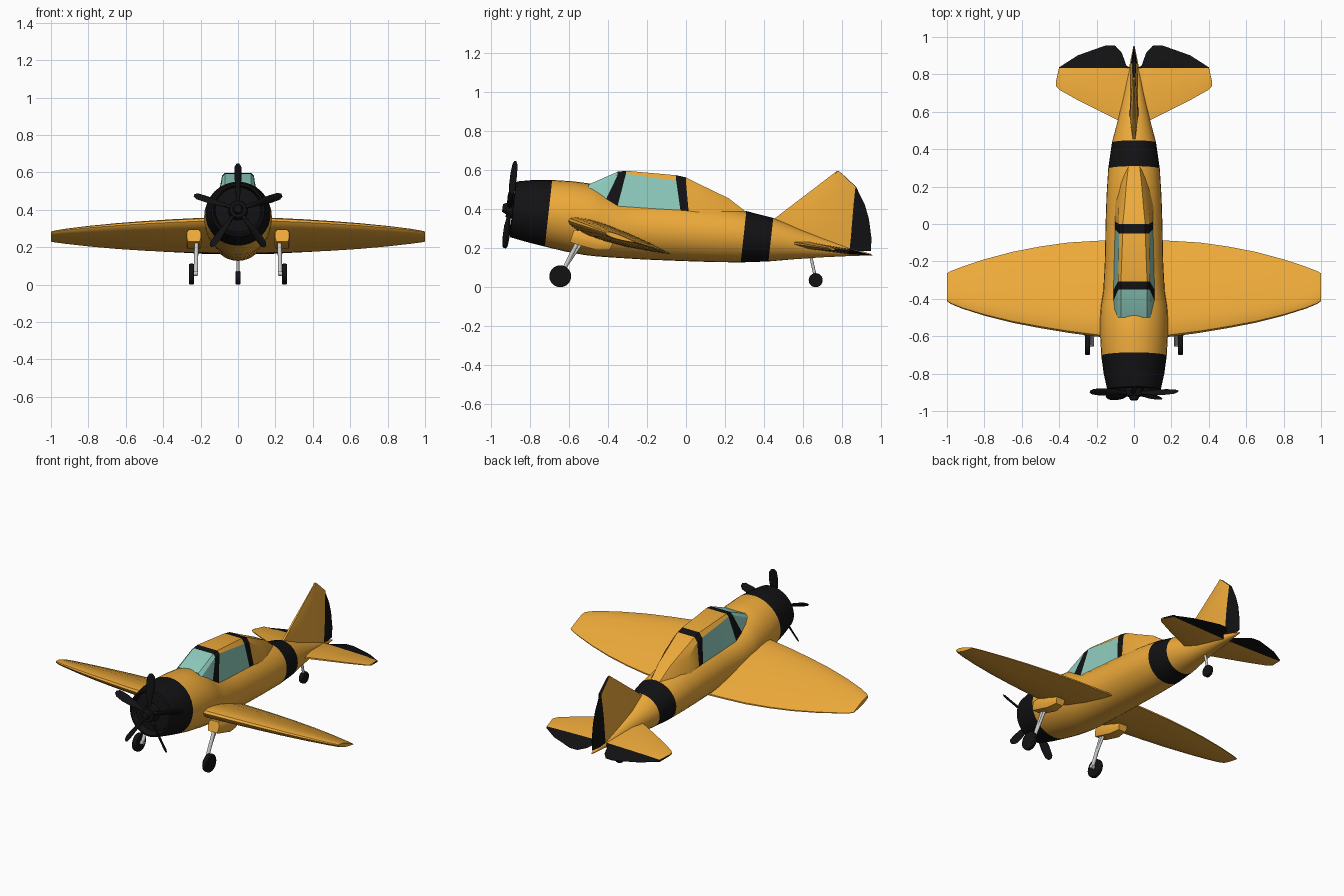
import bpy, bmesh
from math import sin, cos, pi, radians
from mathutils import Vector, Matrix

if "Cube" in bpy.data.objects:
    bpy.data.objects.remove(bpy.data.objects["Cube"])


def material(name, r, g, b):
    m = bpy.data.materials.new(name)
    m.diffuse_color = (r, g, b, 1)
    m.use_nodes = True
    m.node_tree.nodes["Principled BSDF"].inputs["Base Color"].default_value = m.diffuse_color
    return m


ORANGE = material("orange_paint", 0.85, 0.40, 0.042)
BLACK = material("black_paint", 0.006, 0.006, 0.007)
GLASS = material("green_glass", 0.27, 0.60, 0.51)


def finish(name, bm, mats, mirror=False, angle=35, bevel=0):
    bmesh.ops.recalc_face_normals(bm, faces=bm.faces)
    me = bpy.data.meshes.new(name)
    bm.to_mesh(me)
    bm.free()
    for m in mats:
        me.materials.append(m)
    me.shade_smooth()
    me.set_sharp_from_angle(angle=radians(angle))
    ob = bpy.data.objects.new(name, me)
    bpy.context.collection.objects.link(ob)
    if bevel:
        mod = ob.modifiers.new("bevel", 'BEVEL')
        mod.width, mod.segments = bevel, 2
    if mirror:
        ob.modifiers.new("mirror", 'MIRROR')
    return ob


def loft(name, rings, mats, pick=lambda i, j: 0, **kw):
    """Skin closed rings of points; pick(ring, side) gives the material."""
    bm = bmesh.new()
    vs = [[bm.verts.new(p) for p in ring] for ring in rings]
    n = len(vs[0])
    for i in range(len(vs) - 1):
        for j in range(n):
            k = (j + 1) % n
            f = bm.faces.new((vs[i][j], vs[i][k], vs[i + 1][k], vs[i + 1][j]))
            f.material_index = pick(i, j)
    bm.faces.new(vs[0]).material_index = pick(0, 0)
    bm.faces.new(vs[-1]).material_index = pick(len(vs) - 2, 0)
    return finish(name, bm, mats, **kw)


def rod(name, p, q, r, mats=(), r2=None, seg=20, **kw):
    p, q = Vector(p), Vector(q)
    d = q - p
    mat = Matrix.Translation((p + q) / 2) @ d.to_track_quat('Z', 'Y').to_matrix().to_4x4()
    bm = bmesh.new()
    bmesh.ops.create_cone(bm, cap_ends=True, segments=seg, radius1=r,
                          radius2=r if r2 is None else r2, depth=d.length, matrix=mat)
    return finish(name, bm, mats, **kw)


# fuselage: (y, top, bottom, half width), rings lean with the tail-down stance
body = [(-.86, .48, .32, .08), (-.855, .52, .28, .122), (-.89, .532, .268, .132),
        (-.885, .542, .256, .143), (-.80, .55, .232, .162), (-.705, .55, .208, .175),
        (-.60, .543, .183, .181), (-.50, .53, .165, .181), (-.44, .50, .158, .177),
        (-.36, .455, .152, .164), (-.2, .445, .142, .156), (0, .43, .134, .152),
        (.15, .415, .129, .147), (.295, .39, .127, .138), (.435, .355, .132, .118),
        (.56, .305, .143, .085), (.70, .252, .153, .054), (.85, .2, .16, .024),
        (.95, .17, .163, .004)]
rings = []
for y, t, b, w in body:
    ring = []
    for k in range(32):
        a = 2 * pi * k / 32
        z = (t - b) / 2 * cos(a)
        ring.append((w * sin(a), y + .11 * z, (t + b) / 2 + z))
    rings.append(ring)
loft("fuselage", rings, [ORANGE, BLACK], lambda i, j: int(i < 5 or i == 13))

# canopy and spine: (base y, z, half width), (shoulder y, z, half width), (crown z, half width)
cabin = [(-.50, .45, .11, -.50, .505, .09, .526, .07),
         (-.425, .42, .115, -.35, .575, .085, .592, .07),
         (-.355, .40, .112, -.308, .582, .085, .597, .07),
         (-.025, .37, .105, -.05, .545, .08, .574, .06),
         (.015, .37, .105, 0, .535, .08, .563, .06),
         (.10, .37, .105, .10, .47, .083, .513, .05),
         (.22, .34, .085, .22, .41, .06, .455, .04),
         (.31, .33, .06, .31, .36, .045, .385, .03)]
rings = [[(-wb, yb, zb), (-ws, yt, zs), (-wt, yt, zt), (wt, yt, zt), (ws, yt, zs), (wb, yb, zb)]
         for yb, zb, wb, yt, zs, ws, zt, wt in cabin]


def cabin_paint(i, j):
    if i == 0:
        return 2
    if i in (1, 3):
        return 1
    return 2 if i == 2 and j in (0, 4) else 0


loft("canopy", rings, [ORANGE, BLACK, GLASS], cabin_paint, angle=20)

# wings: (x, leading edge y, trailing edge y)
plan = [(.08, -.612, -.085), (.2, -.602, -.09), (.35, -.582, -.099), (.5, -.557, -.12),
        (.65, -.528, -.149), (.8, -.490, -.189), (.92, -.452, -.229), (.98, -.427, -.252),
        (1.0, -.412, -.264)]
foil = [(0, 0), (.02, .36), (.08, .68), (.2, .94), (.36, 1), (.6, .8), (.85, .42), (1, .1)]
foil += [(u, -h) for u, h in foil[:0:-1]]
rings = []
for x, le, te in plan:
    c = te - le
    ring = []
    for u, h in foil:
        y = le + u * c
        ring.append((x, y, .257 - .32 * (y + .345) + h * .088 * c))
    rings.append(ring)
loft("wings", rings, [ORANGE], mirror=True)


# tail surfaces: (span, leading edge, hinge, trailing edge, half thickness)
def tail_surface(name, table, place, **kw):
    rings = []
    for s, le, hi, te, t in table:
        mid = le + .3 * (hi - le)
        pts = [(le, t * .3), (mid, t), (hi, t * .8), (te, .001),
               (te, -.001), (hi, -t * .8), (mid, -t), (le, -t * .3)]
        rings.append([place(s, y, h) for y, h in pts])
    loft(name, rings, [ORANGE, BLACK], lambda i, j: int(j in (2, 3, 4)), angle=25, **kw)


tail_surface("tailplane",
             [(.02, .525, .835, .837, .018), (.04, .535, .835, .845, .018),
              (.065, .545, .835, .915, .018), (.10, .562, .835, .953, .017),
              (.15, .587, .835, .955, .016), (.30, .662, .835, .902, .012),
              (.40, .718, .835, .838, .008), (.417, .738, .76, .762, .005)],
             lambda s, y, h: (s, y, .228 - .155 * (y - .54) + h), mirror=True)
tail_surface("fin",
             [(.185, .50, .838, .948, .024), (.25, .47, .845, .951, .024),
              (.35, .452, .853, .938, .022), (.42, .543, .859, .918, .018),
              (.515, .668, .869, .872, .012), (.583, .757, .797, .799, .008),
              (.595, .772, .782, .783, .006)],
             lambda s, y, h: (h, y, s))

# propeller: five twisted blades on a tilted hub
tilt = Matrix.Translation((0, -.905, .402)) @ Matrix.Rotation(radians(-7), 4, 'X')
blade = [(.02, .011, .011, 0), (.07, .012, .010, 40), (.12, .022, .007, 50),
         (.18, .026, .005, 42), (.23, .022, .004, 36), (.247, .009, .002, 34)]
for n in range(5):
    m = tilt @ Matrix.Rotation(2 * pi * n / 5, 4, 'Y')
    rings = []
    for r, w, t, tw in blade:
        spin = m @ Matrix.Translation((0, 0, r)) @ Matrix.Rotation(radians(tw), 4, 'Z')
        rings.append([spin @ Vector((w * cos(2 * pi * k / 12), t * sin(2 * pi * k / 12), 0))
                      for k in range(12)])
    loft(f"propeller_blade_{n + 1}", rings, [BLACK])
rod("propeller_hub", tilt @ Vector((0, .06, 0)), tilt @ Vector((0, -.015, 0)), .055, [BLACK], .045)
rod("propeller_nose", tilt @ Vector((0, -.01, 0)), tilt @ Vector((0, -.036, 0)), .032, [BLACK], .02)

# main landing gear
rod("main_wheels", (.235, -.645, .056), (.262, -.645, .056), .056, [BLACK],
    seg=28, mirror=True, bevel=.006)
rod("main_struts", (.225, -.64, .065), (.222, -.545, .25), .011, mirror=True)
rod("strut_braces", (.222, -.615, .11), (.222, -.525, .24), .008, mirror=True)
rod("axles", (.215, -.643, .06), (.245, -.645, .056), .012, mirror=True)
outline = [(-.042, .018), (-.03, .035), (.03, .035), (.042, .018), (.042, -.012),
           (.034, -.034), (-.034, -.034), (-.042, -.012)]
rings = [[(.236 + x * k, y + .3 * z, zc + z * k) for x, z in outline]
         for y, zc, k in ((-.585, .262, .9), (-.56, .256, 1), (-.45, .225, 1), (-.38, .215, .7))]
loft("gear_fairings", rings, [ORANGE], mirror=True)

# tail wheel
rod("tail_wheel", (-.013, .665, .036), (.013, .665, .036), .036, [BLACK], seg=24, bevel=.005)
rod("tail_strut", (0, .665, .045), (0, .637, .17), .008)
